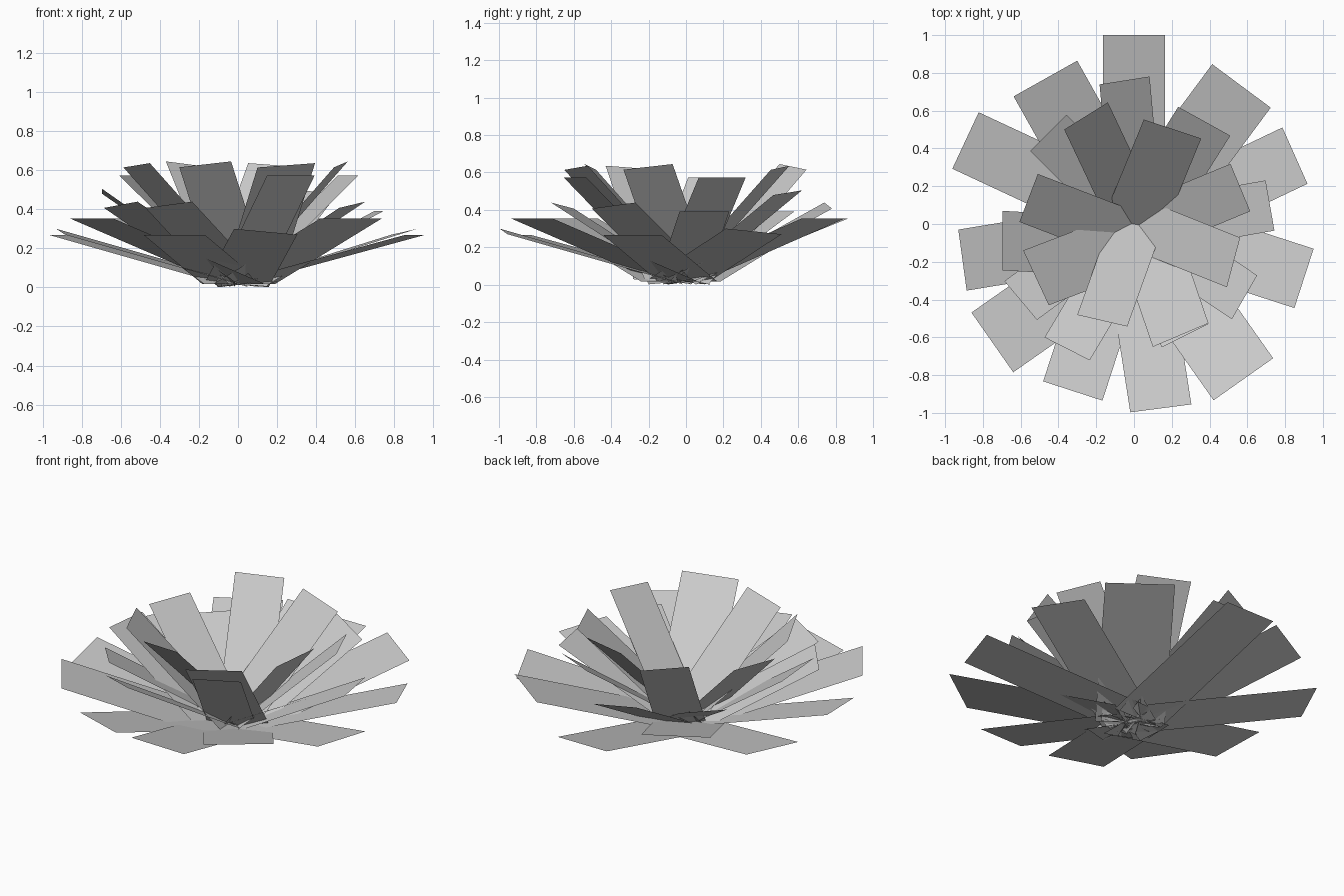
import bpy
import math
from mathutils import Vector

cube = bpy.data.objects.get("Cube")
if cube:
    bpy.data.objects.remove(cube, do_unlink=True)

# One flat grey for every leaf
grey = bpy.data.materials.new("leaf_grey")
grey.use_nodes = True
colour = (0.6, 0.6, 0.6, 1.0)
grey.diffuse_color = colour
grey.node_tree.nodes["Principled BSDF"].inputs["Base Color"].default_value = colour

BASE_Z = 0.017  # height of the middle of every leaf base


def leaf(name, x, y, heading, width, reach, top, twist):
    """Flat rectangular leaf; x, y, top is the middle of its tip edge.
    heading: degrees, reach: length in plan, twist: rise of the left tip corner."""
    a = math.radians(heading)
    out = Vector((math.cos(a), math.sin(a), 0))
    side = Vector((-math.sin(a), math.cos(a), 0))
    rise = top - BASE_Z
    edge = side * width + Vector((0, 0, twist))
    # keep the long sides square to the twisted tip edge
    spine = out * reach - side * (rise * twist / width) + Vector((0, 0, rise))
    tip = Vector((x, y, top))
    base = tip - spine
    corners = [base - edge / 2, tip - edge / 2, tip + edge / 2, base + edge / 2]
    mesh = bpy.data.meshes.new(name)
    mesh.from_pydata(corners, [], [(0, 1, 2, 3)])
    mesh.materials.append(grey)
    bpy.context.collection.objects.link(bpy.data.objects.new(name, mesh))


# Each kind: (width, reach, top, twist), then its leaves as (tip x, tip y, heading)
KINDS = {
    # low outer ring
    "outer_narrow_leaf": ((0.33, 0.965, 0.267, 0.0), [
        (0.0, 1.0, 90), (0.90, -0.288, -18),
        (-0.324, -0.884, -108), (-0.892, 0.442, 155)]),
    "outer_wide_leaf": ((0.386, 0.95, 0.353, 0.0), [
        (0.569, 0.731, 53.4), (0.579, -0.822, -54.8),
        (-0.75, -0.627, -145), (-0.469, 0.77, 119.3)]),
    "outer_twisted_leaf": ((0.326, 0.95, 0.285, -0.03), [
        (0.852, 0.362, 24), (0.142, -0.976, -82.6), (-0.908, -0.191, 187.8)]),
    # middle ring
    "middle_flat_leaf": ((0.27, 0.71, 0.39, 0.0), [
        (0.72, 0.098, 10), (-0.453, 0.482, 135)]),
    "middle_wide_leaf": ((0.315, 0.68, 0.492, 0.025), [
        (0.372, 0.544, 61), (-0.696, -0.088, 180)]),
    "middle_twisted_leaf": ((0.268, 0.73, 0.423, 0.032), [
        (-0.05, 0.76, 99), (0.585, -0.388, -30),
        (-0.60, -0.405, 220), (-0.354, -0.661, -117)]),
    # steep inner ring
    "inner_flat_leaf": ((0.272, 0.60, 0.572, 0.0), [
        (-0.558, 0.138, 159), (0.563, 0.193, 22.6), (0.27, -0.592, -63.5)]),
    "inner_wide_leaf": ((0.32, 0.58, 0.625, 0.022), [
        (0.204, 0.503, 71.8), (-0.519, -0.285, 205), (0.247, -0.588, -67)]),
    "inner_twisted_leaf": ((0.272, 0.575, 0.63, 0.03), [
        (-0.254, 0.572, 122), (-0.168, -0.512, -103), (0.527, -0.203, -15)]),
}

for kind, ((width, reach, top, twist), leaves) in KINDS.items():
    for i, (x, y, heading) in enumerate(leaves, 1):
        leaf(f"{kind}_{i}", x, y, heading, width, reach, top, twist)
